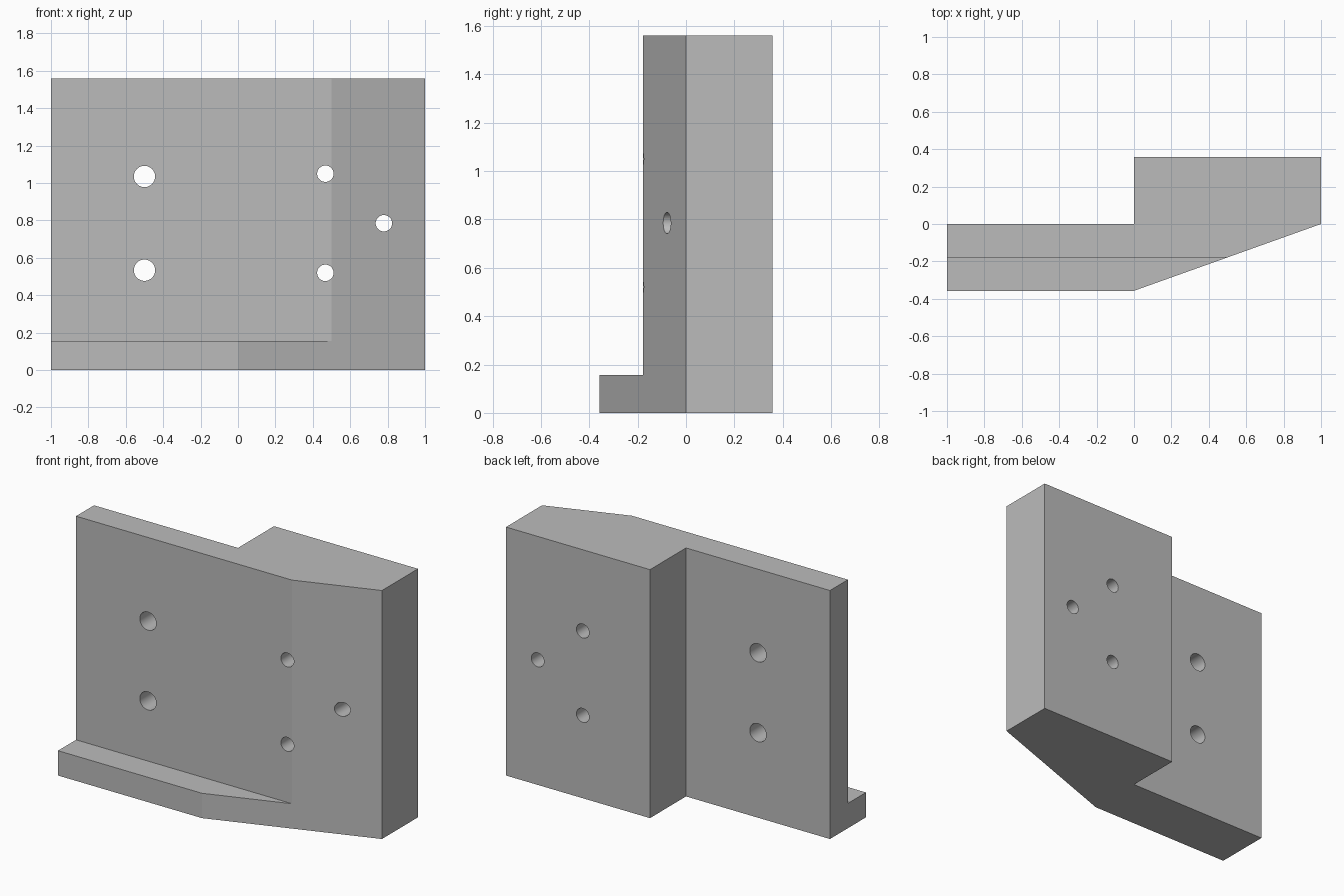
import bpy, bmesh, math
from mathutils import Matrix, Vector

if "Cube" in bpy.data.objects:
    bpy.data.objects.remove(bpy.data.objects["Cube"])

HEIGHT, DEPTH, LIP = 1.56, 0.357, 0.156

grey = bpy.data.materials.new("plain grey")
grey.diffuse_color = (0.5, 0.5, 0.5, 1)
grey.use_nodes = True
grey.node_tree.nodes["Principled BSDF"].inputs["Base Color"].default_value = grey.diffuse_color


def new_object(name, bm):
    bmesh.ops.recalc_face_normals(bm, faces=bm.faces)
    mesh = bpy.data.meshes.new(name)
    bm.to_mesh(mesh)
    bm.free()
    mesh.materials.append(grey)
    obj = bpy.data.objects.new(name, mesh)
    bpy.context.collection.objects.link(obj)
    return obj


def cut(target, cutter):
    cutter.hide_render = True
    cutter.hide_set(True)
    mod = target.modifiers.new(cutter.name, 'BOOLEAN')
    mod.operation = 'DIFFERENCE'
    mod.solver = 'EXACT'
    mod.object = cutter
    bpy.context.view_layer.objects.active = target
    bpy.ops.object.modifier_apply(modifier=mod.name)
    bpy.data.objects.remove(cutter)


# Stepped block: plan outline extruded to full height
outline = [(-1, -DEPTH), (0, -DEPTH), (1, 0), (1, DEPTH), (0, DEPTH), (0, 0), (-1, 0)]
bm = bmesh.new()
base = bm.faces.new([bm.verts.new((x, y, 0)) for x, y in outline])
top = bmesh.ops.extrude_face_region(bm, geom=[base])["geom"]
bmesh.ops.translate(bm, vec=(0, 0, HEIGHT),
                    verts=[v for v in top if isinstance(v, bmesh.types.BMVert)])
block = new_object("bracket_block", bm)

# Front recess above the bottom lip
bm = bmesh.new()
bmesh.ops.create_cube(bm, size=1)
bmesh.ops.scale(bm, vec=(4, 1, 2), verts=bm.verts)
bmesh.ops.translate(bm, vec=(0, -DEPTH / 2 - 0.5, LIP + 1), verts=bm.verts)
cut(block, new_object("recess_cutter", bm))

# Through holes: x, z, radius
holes = [(-0.5, 1.035, 0.057), (-0.5, 0.534, 0.057),
         (0.467, 1.05, 0.044), (0.467, 0.52, 0.044), (0.78, 0.785, 0.044)]
for x, z, r in holes:
    bm = bmesh.new()
    bmesh.ops.create_cone(bm, cap_ends=True, segments=40, radius1=r, radius2=r, depth=2,
                          matrix=Matrix.Translation(Vector((x, 0, z))) @
                          Matrix.Rotation(math.pi / 2, 4, 'X'))
    cut(block, new_object("hole_cutter", bm))

# Smooth hole walls, crisp edges elsewhere
block.select_set(True)
bpy.context.view_layer.objects.active = block
bpy.ops.object.shade_smooth_by_angle(angle=math.radians(15))
